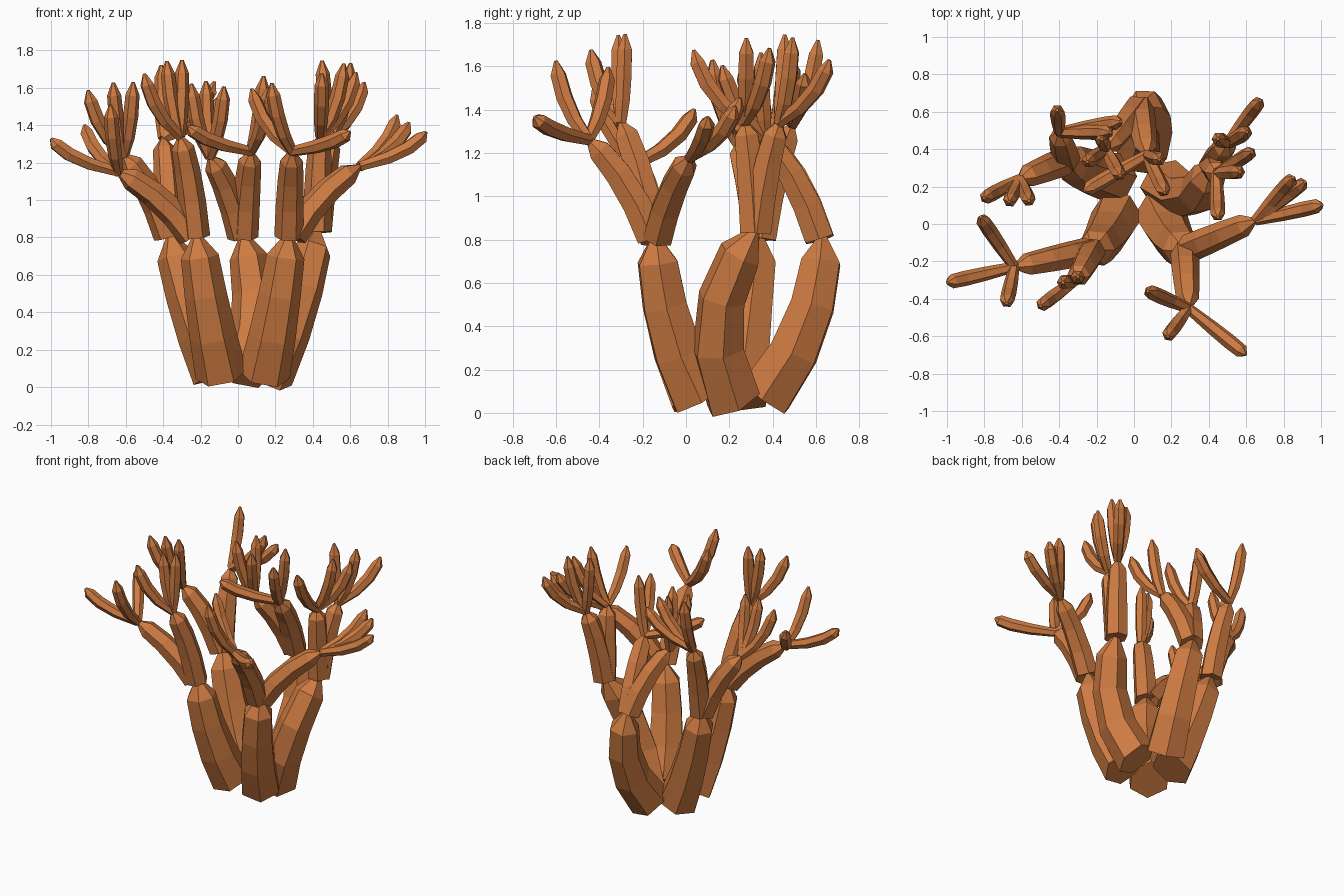
import bpy, bmesh, math
from mathutils import Vector

if "Cube" in bpy.data.objects:
    bpy.data.objects.remove(bpy.data.objects["Cube"])

mat = bpy.data.materials.new("coral_orange")
mat.diffuse_color = (0.62, 0.2, 0.055, 1)
mat.use_nodes = True
mat.node_tree.nodes["Principled BSDF"].inputs["Base Color"].default_value = mat.diffuse_color
SIDES = 6


def limb(name, a, m, b, r0, r1, bulge):
    """Faceted tube curving through a, m, b, ending in a pointed tip."""
    c = 2 * m - (a + b) / 2                      # quadratic control point
    bm = bmesh.new()
    rings = []
    side = Vector((1, 0, 0))
    for t in (0, .3, .6, .86, 1):
        r = r0 + (r1 - r0) * t + bulge * math.sin(math.pi * t)
        if t == 1:
            r *= .25
        p = (1 - t) ** 2 * a + 2 * t * (1 - t) * c + t * t * b
        d = ((1 - t) * (c - a) + t * (b - c)).normalized()
        if t == 0 and abs(d.x) > .8:
            side = Vector((0, 1, 0))
        side = (side - d * side.dot(d)).normalized()
        up = d.cross(side)
        angles = [k * math.tau / SIDES for k in range(SIDES)]
        rings.append([bm.verts.new(p + r * (math.cos(w) * side + math.sin(w) * up))
                      for w in angles])
    for lo, hi in zip(rings, rings[1:]):
        for k in range(SIDES):
            j = (k + 1) % SIDES
            bm.faces.new((lo[k], lo[j], hi[j], hi[k]))
    bm.faces.new(rings[0][::-1])
    bm.faces.new(rings[-1])
    me = bpy.data.meshes.new(name)
    bm.to_mesh(me)
    bm.free()
    me.materials.append(mat)
    ob = bpy.data.objects.new(name, me)
    bpy.context.collection.objects.link(ob)


def part_way(a, b, flat, rise):
    """Point between a and b, with separate sideways and upward fractions."""
    d = b - a
    return a + Vector((d.x * flat, d.y * flat, d.z * rise))


# trunks: base, middle, top
trunks = {
    "front_left": ((-.09, .05, .07), (-.16, -.08, .42), (-.22, -.14, .81)),
    "back_left": ((-.11, .25, .07), (-.25, .29, .42), (-.36, .34, .81)),
    "back": ((.04, .37, .085), (.085, .56, .42), (.03, .63, .81)),
    "back_right": ((.16, .22, .06), (.32, .15, .45), (.42, .32, .84)),
    "front_right": ((.14, .06, .07), (.21, -.08, .42), (.27, -.14, .81)),
}
# two branches per trunk: tip, then (heading, climb) in degrees for its three twigs
branches = {
    "front_left": [((-.64, -.23, 1.15), (193, 26), (124, 38), (258, 61)),
                   ((-.31, -.3, 1.34), (216, 55), (190, 80), (60, 87))],
    "back_left": [((-.4, .49, 1.33), (95, 73), (10, 35), (0, 48)),
                  ((-.61, .24, 1.24), (208, 58), (245, 71), (293, 72))],
    "back": [((.07, .37, 1.26), (210, 19), (295, 57), (340, 80)),
             ((-.15, .4, 1.23), (214, 73), (112, 82), (298, 67))],
    "back_right": [((.44, .27, 1.34), (272, 55), (4, 72), (31, 57)),
                   ((.5, .43, 1.34), (53, 45), (31, 73), (153, 82))],
    "front_right": [((.29, -.45, 1.26), (321, 15), (234, 63), (157, 55)),
                    ((.65, .02, 1.18), (49, 42), (13, 27), (38, 35))],
}
TWIG_LENGTH = .41

for name, points in trunks.items():
    base, mid, top = map(Vector, points)
    limb(f"{name}_trunk", base, mid, top, .14, .096, 0)
    for i, (tip, *twigs) in enumerate(branches[name], 1):
        # branch starts at the trunk top, a little toward its own tip
        tip = Vector(tip)
        start = part_way(top, tip, .06, -.01)
        limb(f"{name}_branch_{i}", start, part_way(start, tip, .43, .56), tip,
             .077, .056, .005)
        for j, (heading, climb) in enumerate(twigs, 1):
            # twigs leave sideways, then curve upward
            h, e = math.radians(heading), math.radians(climb)
            end = tip + TWIG_LENGTH * Vector((math.cos(h) * math.cos(e),
                                              math.sin(h) * math.cos(e), math.sin(e)))
            limb(f"{name}_twig_{i}_{j}", tip, part_way(tip, end, .64, .43), end,
                 .028, .035, .009)
